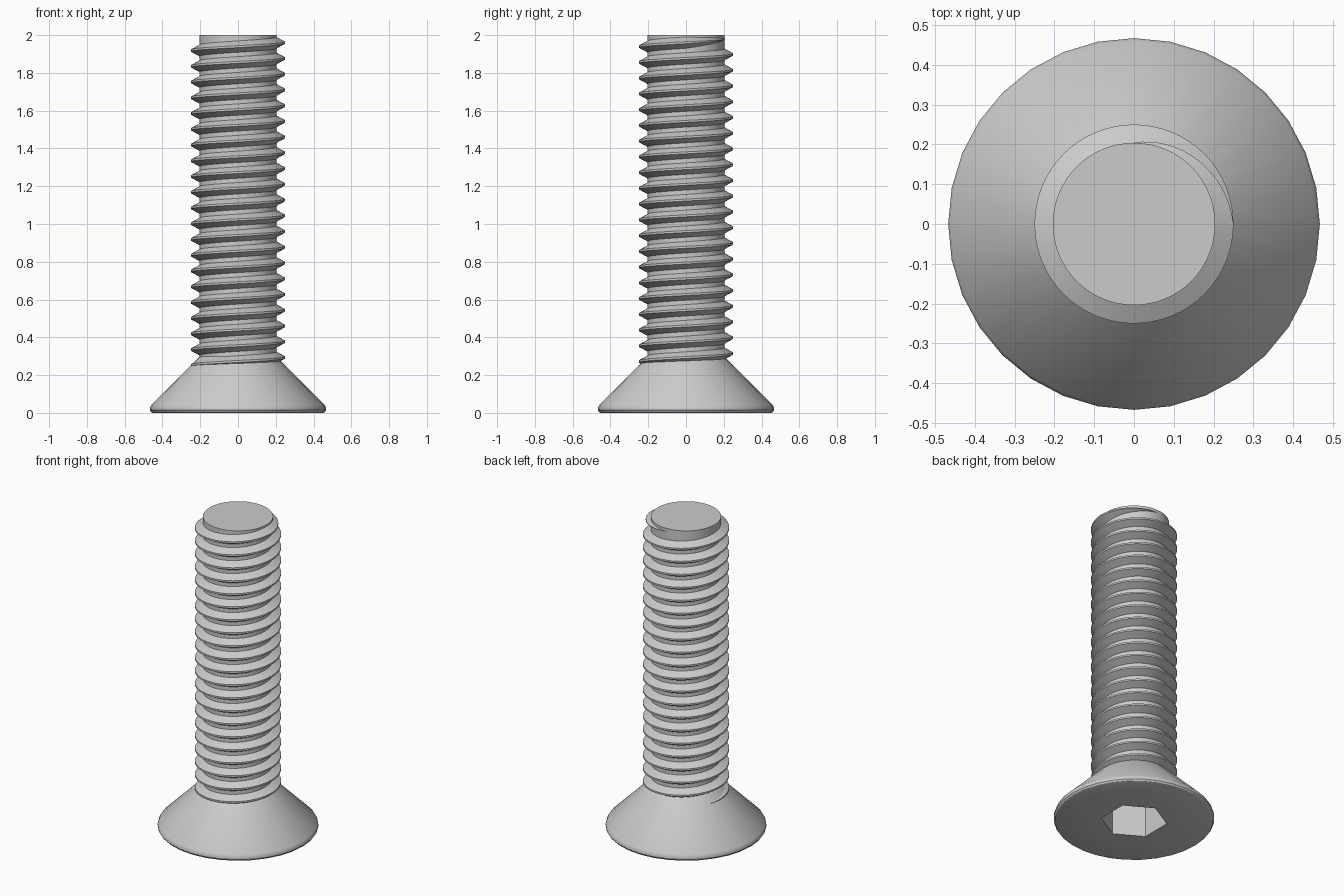
import bpy, bmesh
from math import cos, sin, pi, radians

cube = bpy.data.objects.get("Cube")
if cube:
    bpy.data.objects.remove(cube, do_unlink=True)

CORE_R, CREST_R, PITCH = 0.204, 0.25, 1 / 12

steel = bpy.data.materials.new("grey steel")
steel.use_nodes = True
steel.diffuse_color = (0.6, 0.6, 0.6, 1)
steel.node_tree.nodes["Principled BSDF"].inputs["Base Color"].default_value = (0.6, 0.6, 0.6, 1)


def ring(bm, n, r, z, turn=0.0):
    return [bm.verts.new((r * cos(turn + 2 * pi * i / n), r * sin(turn + 2 * pi * i / n), z))
            for i in range(n)]


def skin(bm, a, b):
    for i in range(len(a)):
        j = (i + 1) % len(a)
        bm.faces.new((a[i], a[j], b[j], b[i]))


def loop_edges(bm, loop):
    return [bm.edges.get((loop[i - 1], loop[i])) for i in range(len(loop))]


def finish(bm, name):
    bmesh.ops.recalc_face_normals(bm, faces=bm.faces)
    mesh = bpy.data.meshes.new(name)
    bm.to_mesh(mesh)
    bm.free()
    mesh.materials.append(steel)
    obj = bpy.data.objects.new(name, mesh)
    bpy.context.collection.objects.link(obj)
    bpy.ops.object.select_all(action='DESELECT')
    obj.select_set(True)
    bpy.context.view_layer.objects.active = obj
    bpy.ops.object.shade_smooth_by_angle(angle=radians(28))
    return obj


# Countersunk head with rounded rim and hex socket in its flat side
bm = bmesh.new()
profile = [(0.45, 0), (0.46, 0.004), (0.467, 0.014), (0.467, 0.026), (0.46, 0.042), (CORE_R, 0.298)]
rings = [ring(bm, 32, r, z) for r, z in profile]
for a, b in zip(rings, rings[1:]):
    skin(bm, a, b)
bm.faces.new(rings[-1])
rim = ring(bm, 6, 0.1925, 0, pi / 6)
floor = ring(bm, 6, 0.1925, 0.2, pi / 6)
skin(bm, rim, floor)
bm.faces.new(floor)
bmesh.ops.triangle_fill(bm, use_beauty=True,
                        edges=loop_edges(bm, rings[0]) + loop_edges(bm, rim))
finish(bm, "countersunk_head")

# Plain core of the shank
bm = bmesh.new()
low, high = ring(bm, 64, CORE_R, 0.25), ring(bm, 64, CORE_R, 2)
skin(bm, low, high)
bm.faces.new(low)
bm.faces.new(high)
finish(bm, "shank_core")

# Right-handed helical thread, fading into the core over the last quarter turn
bm = bmesh.new()
STEPS, TURNS = 64, 21
root_half, crest_half = PITCH * 3 / 8, PITCH / 16
previous = None
for k in range(-STEPS * TURNS, STEPS // 4 + 1):
    angle = 2 * pi * k / STEPS
    z = 1.96 + PITCH * k / STEPS
    size = 1 - max(k, 0) / (STEPS / 4) * 0.98
    section = []
    for r, dz in ((CORE_R - 0.002, -root_half), (CORE_R + (CREST_R - CORE_R) * size, -crest_half),
                  (CORE_R + (CREST_R - CORE_R) * size, crest_half), (CORE_R - 0.002, root_half)):
        section.append(bm.verts.new((r * cos(angle), r * sin(angle), z + dz * size)))
    if previous:
        skin(bm, previous, section)
    else:
        bm.faces.new(section)
    previous = section
bm.faces.new(previous)
finish(bm, "helical_thread")
